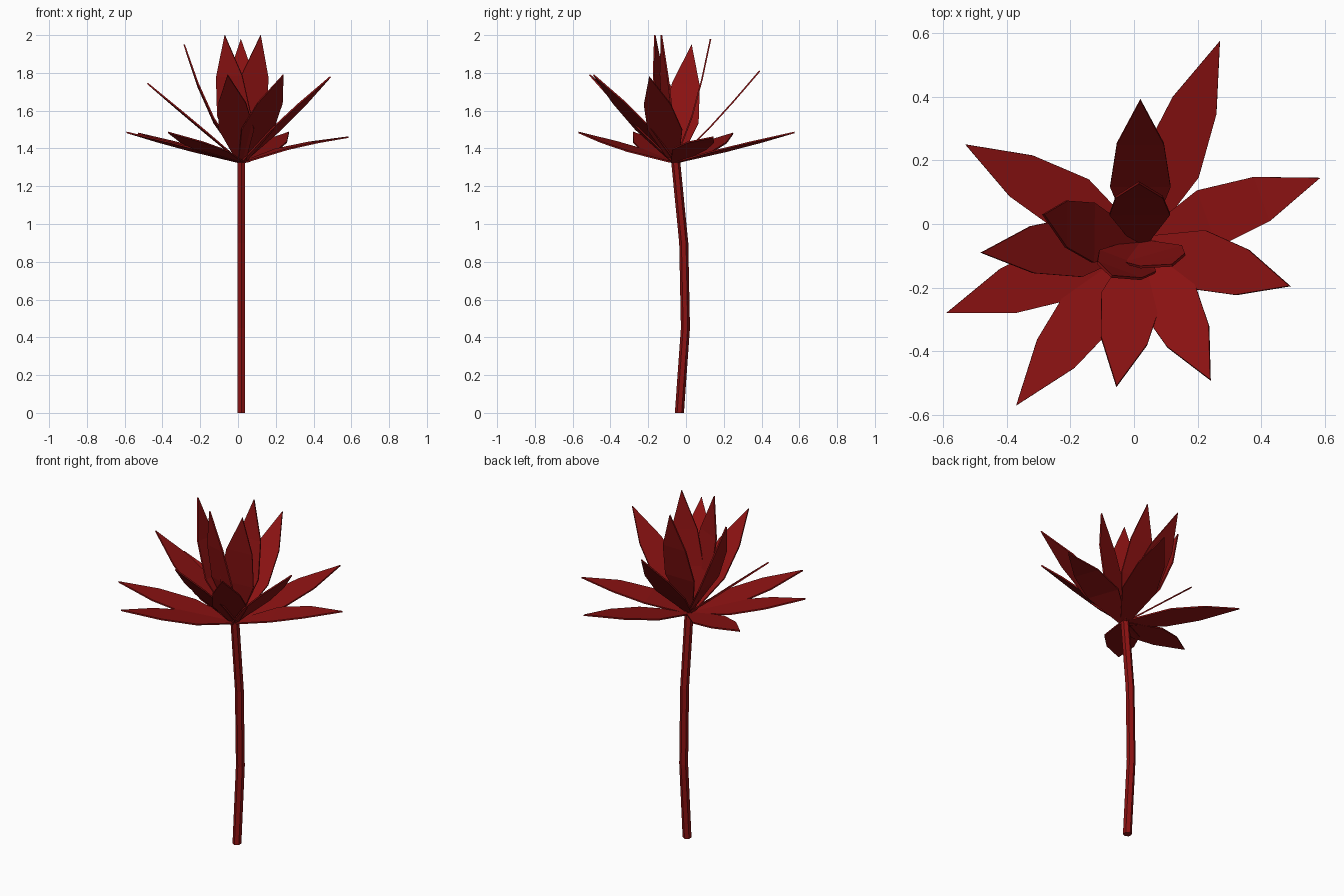
import bpy
import bmesh
from math import cos, sin, pi, radians
from mathutils import Vector

if "Cube" in bpy.data.objects:
    bpy.data.objects.remove(bpy.data.objects["Cube"])

red = bpy.data.materials.new("deep_red")
red.use_nodes = True
colour = (0.26, 0.006, 0.006, 1)
red.diffuse_color = colour
red.node_tree.nodes["Principled BSDF"].inputs["Base Color"].default_value = colour


def add_object(name, bm):
    bmesh.ops.recalc_face_normals(bm, faces=bm.faces)
    mesh = bpy.data.meshes.new(name)
    bm.to_mesh(mesh)
    bm.free()
    mesh.materials.append(red)
    obj = bpy.data.objects.new(name, mesh)
    bpy.context.scene.collection.objects.link(obj)
    return obj


HEART = Vector((0.02, -0.06, 1.325))
# Petal outline: fraction of length, half width, share of the bulge
OUTLINE = [(0.02, 0.025, 0), (0.38, 0.095, 1), (0.68, 0.074, 0.8)]


def add_petal(name, tip, bulge=0, width_angle=None):
    """Flat pointed blade from the flower's heart to the tip."""
    axis = Vector(tip) - HEART
    along = axis.normalized()
    if width_angle is None:
        side = Vector((-axis.y, axis.x, 0))
    else:
        side = Vector((cos(radians(width_angle)), sin(radians(width_angle)), 0))
    side = (side - along * side.dot(along)).normalized()
    normal = along.cross(side)
    if normal.dot(Vector((-axis.x, -axis.y, 0.5))) < 0:
        normal.negate()
    bm = bmesh.new()
    rows = []
    for t, half, share in OUTLINE:
        mid = HEART + axis * t + normal * bulge * share
        rows.append([bm.verts.new(mid + side * half * s) for s in (-1, 1)])
    for (a, b), (c, d) in zip(rows, rows[1:]):
        bm.faces.new((a, b, d, c))
    bm.faces.new((*rows[-1], bm.verts.new(tip)))
    obj = add_object(name, bm)
    solid = obj.modifiers.new("thickness", "SOLIDIFY")
    solid.thickness = 0.008
    solid.offset = 0


# Outer spreading petals
add_petal("outer_petal_back", (0.27, 0.575, 1.485))
add_petal("outer_petal_left", (0.585, 0.145, 1.46), 0.02)
add_petal("outer_petal_front", (-0.37, -0.57, 1.485))
add_petal("outer_petal_right", (-0.59, -0.28, 1.485))
add_petal("outer_petal_back_right", (-0.53, 0.25, 1.48))

# Middle petals
add_petal("middle_petal_left", (0.49, -0.195, 1.78))
add_petal("middle_petal_front_left", (0.24, -0.49, 1.79))
add_petal("middle_petal_front", (-0.055, -0.51, 1.79))
add_petal("middle_petal_right", (-0.48, -0.09, 1.745))
add_petal("middle_petal_back", (0.02, 0.39, 1.81), -0.01)

# Inner upright petals
add_petal("inner_petal_right", (-0.285, 0.03, 1.95), -0.035, 93)
add_petal("inner_petal_back", (0.015, 0.13, 1.98), -0.02, 0)
add_petal("inner_petal_front_right", (-0.07, -0.165, 2.0), -0.02, -20)
add_petal("inner_petal_front_left", (0.12, -0.13, 2.0), -0.01, 15)

# Gently bowed six-sided stem
bm = bmesh.new()
rings = []
for y, z in [(-0.035, 0), (-0.003, 0.45), (-0.012, 0.9), (-0.055, 1.335)]:
    rings.append([bm.verts.new((0.0175 + 0.024 * sin(i * pi / 3),
                                y + 0.024 * cos(i * pi / 3), z)) for i in range(6)])
for low, high in zip(rings, rings[1:]):
    for i in range(6):
        j = (i + 1) % 6
        bm.faces.new((low[i], low[j], high[j], high[i]))
bm.faces.new(rings[0])
bm.faces.new(rings[-1])
add_object("stem", bm)
